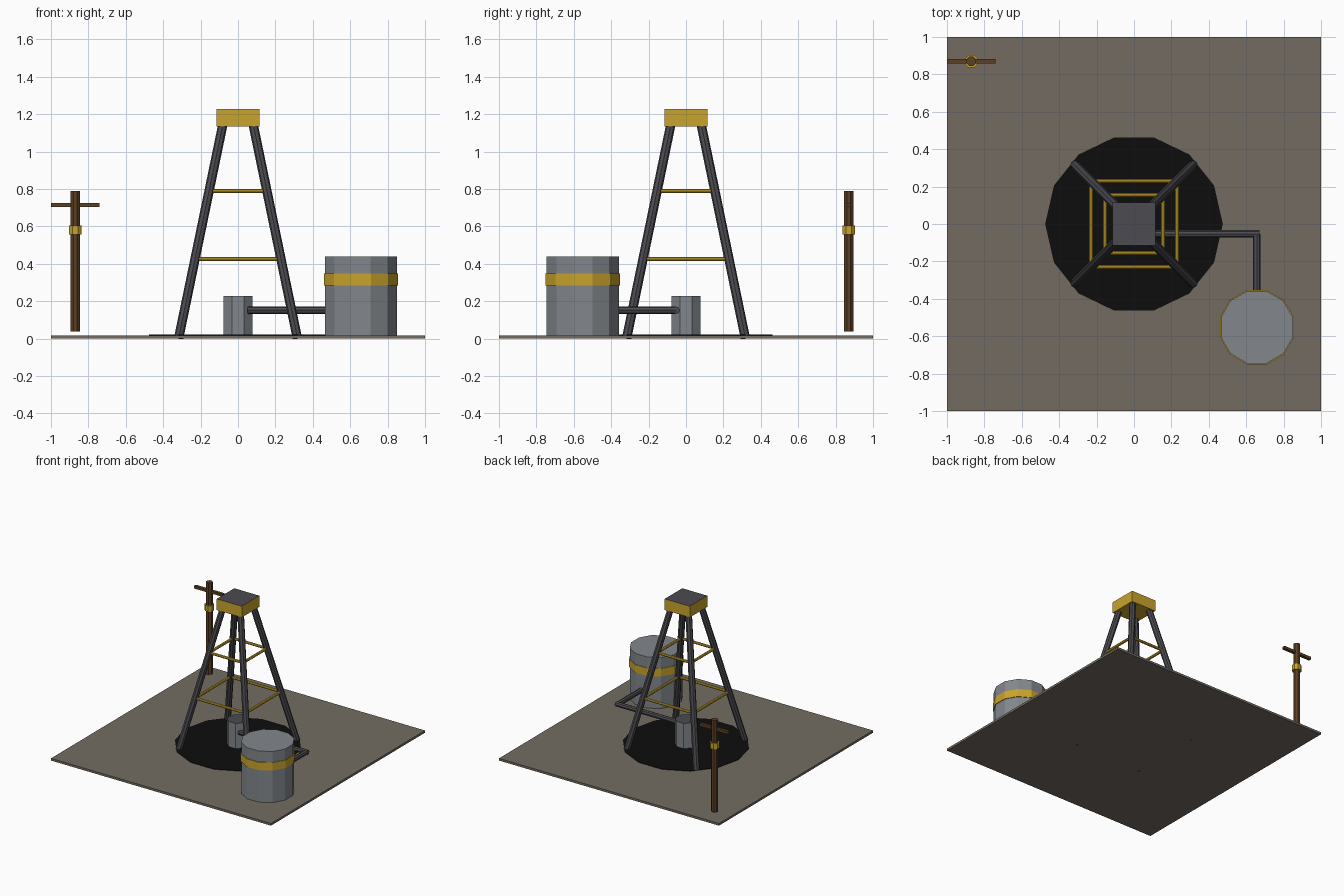
import bpy
from math import pi
from mathutils import Vector

cube = bpy.data.objects.get("Cube")
if cube:
    bpy.data.objects.remove(cube, do_unlink=True)


def make_material(name, color):
    mat = bpy.data.materials.new(name)
    mat.use_nodes = True
    mat.diffuse_color = (*color, 1)
    mat.node_tree.nodes["Principled BSDF"].inputs["Base Color"].default_value = (*color, 1)
    return mat


soil = make_material("dusty soil", (0.17, 0.148, 0.122))
oil = make_material("black oil", (0.004, 0.004, 0.004))
steel = make_material("dark steel", (0.07, 0.07, 0.082))
metal = make_material("grey metal", (0.225, 0.245, 0.265))
yellow = make_material("safety yellow", (0.59, 0.37, 0.026))
wood = make_material("brown wood", (0.107, 0.05, 0.018))


def finish(obj, name, mat, top_mat=None):
    obj.name = name
    obj.data.materials.append(mat)
    if top_mat:
        obj.data.materials.append(top_mat)
        for face in obj.data.polygons:
            face.material_index = int(face.normal.z > 0.9)
    return obj


def box(name, center, size, mat, top_mat=None):
    bpy.ops.mesh.primitive_cube_add(size=1, location=center)
    obj = bpy.context.object
    obj.data.transform(obj.matrix_world.to_3x3().to_4x4())
    for v in obj.data.vertices:
        v.co *= Vector(size)
    return finish(obj, name, mat, top_mat)


def drum(name, x, y, low, high, radius, sides, mat, top_mat=None, turn=0.5):
    # Upright prism; turn is the share of one side it is rotated by
    bpy.ops.mesh.primitive_cylinder_add(
        vertices=sides, radius=radius, depth=high - low,
        location=(x, y, (low + high) / 2), rotation=(0, 0, turn * 2 * pi / sides))
    return finish(bpy.context.object, name, mat, top_mat)


def rod(name, start, end, radius, mat, sides=8):
    start, end = Vector(start), Vector(end)
    axis = end - start
    bpy.ops.mesh.primitive_cylinder_add(
        vertices=sides, radius=radius, depth=axis.length, location=(start + end) / 2)
    obj = bpy.context.object
    obj.rotation_mode = 'QUATERNION'
    obj.rotation_quaternion = axis.to_track_quat('Z', 'Y')
    return finish(obj, name, mat)


# Ground and spill
box("ground", (0, 0, 0.009), (2, 2, 0.018), soil)
drum("oil_spill", 0, 0, 0.008, 0.022, 0.475, 14, oil, turn=0.5 - 1 + 0.0)

# Derrick tower: legs, cross bars and cap
foot, top, height = 0.317, 0.08, 1.15
for sx, x_side in ((-1, "right"), (1, "left")):
    for sy, y_side in ((-1, "front"), (1, "back")):
        rod(f"{y_side}_{x_side}_leg", (sx * foot, sy * foot, 0.004),
            (sx * top, sy * top, height), 0.025, steel)

for level, z in (("lower", 0.425), ("upper", 0.79)):
    r = foot + (top - foot) * z / height
    for s, x_side, y_side in ((-1, "right", "front"), (1, "left", "back")):
        rod(f"{level}_{y_side}_bar", (-r, s * r, z), (r, s * r, z), 0.011, yellow)
        rod(f"{level}_{x_side}_bar", (s * r, -r, z), (s * r, r, z), 0.011, yellow)

box("tower_cap", (0, 0, 1.181), (0.228, 0.228, 0.092), yellow, steel)

# Wellhead, pipe and storage tank
drum("wellhead", 0, 0, 0.004, 0.228, 0.084, 8, metal, steel)
tank_x, tank_y, pipe_y, pipe_z = 0.657, -0.552, -0.053, 0.152
rod("pipe_from_well", (0.05, pipe_y, pipe_z), (tank_x + 0.015, pipe_y, pipe_z), 0.02, steel)
rod("pipe_to_tank", (tank_x, pipe_y, pipe_z), (tank_x, tank_y + 0.18, pipe_z), 0.02, steel)
drum("tank", tank_x, tank_y, 0.004, 0.438, 0.2, 12, metal)
drum("tank_band", tank_x, tank_y, 0.283, 0.348, 0.205, 12, yellow)

# Utility pole
pole = -0.87
drum("pole", pole, -pole, 0.037, 0.79, 0.027, 8, wood)
drum("pole_band", pole, -pole, 0.558, 0.606, 0.037, 8, yellow)
box("pole_crossbar", (pole, -pole, 0.715), (0.26, 0.024, 0.022), wood)
